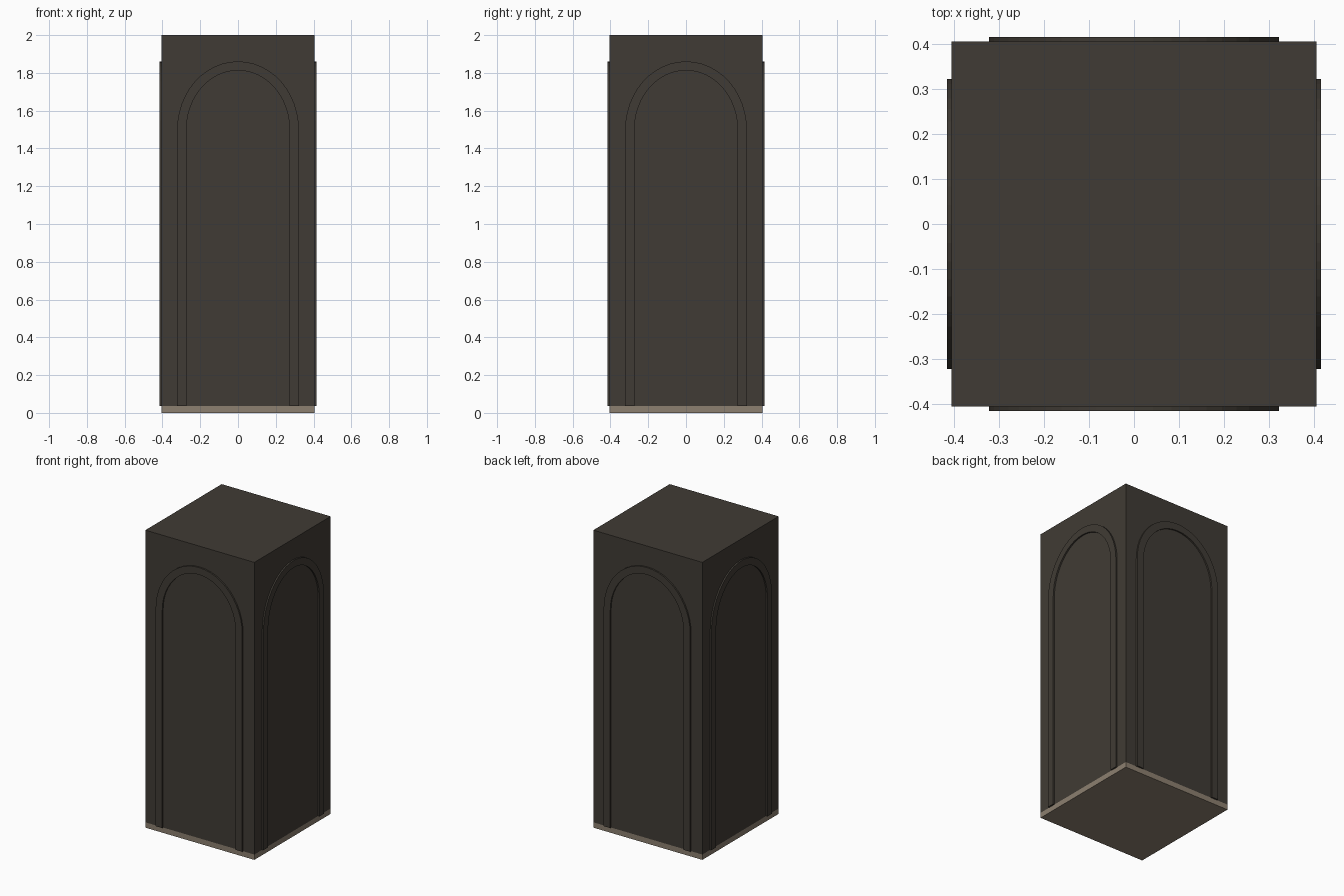
import bpy, bmesh, math
from mathutils import Matrix, Vector

if "Cube" in bpy.data.objects:
    bpy.data.objects.remove(bpy.data.objects["Cube"])

HALF, FRONT, HEIGHT, BAND = 0.405, 0.415, 2.0, 0.036
SPRING, SEGMENTS = 1.5, 24


def material(name, colour):
    m = bpy.data.materials.new(name)
    m.diffuse_color = (*colour, 1)
    m.use_nodes = True
    m.node_tree.nodes["Principled BSDF"].inputs["Base Color"].default_value = m.diffuse_color
    return m


dark = material("dark_brown_grey", (0.051, 0.044, 0.035))
tan = material("warm_tan", (0.265, 0.215, 0.160))


def finish(name, bm, mats):
    bmesh.ops.recalc_face_normals(bm, faces=bm.faces)
    me = bpy.data.meshes.new(name)
    bm.to_mesh(me)
    bm.free()
    for m in mats:
        me.materials.append(m)
    ob = bpy.data.objects.new(name, me)
    bpy.context.collection.objects.link(ob)
    return ob


# Square pillar, with a flush tan foot (band and underside)
bm = bmesh.new()
bmesh.ops.create_cube(bm, size=1, matrix=Matrix.Translation((0, 0, HEIGHT / 2))
                      @ Matrix.Diagonal((2 * HALF, 2 * HALF, HEIGHT, 1)))
bmesh.ops.bisect_plane(bm, geom=bm.verts[:] + bm.edges[:] + bm.faces[:],
                       plane_co=(0, 0, BAND), plane_no=(0, 0, 1))
for f in bm.faces:
    if f.calc_center_median().z < BAND:
        f.material_index = 1
finish("pillar", bm, [dark, tan])


def arch_outline(half_width, top):
    """Foot, round head and opposite foot of an arch, in the front plane."""
    pts = [Vector((half_width, -FRONT, BAND))]
    for i in range(SEGMENTS + 1):
        a = math.pi * i / SEGMENTS
        pts.append(Vector((half_width * math.cos(a), -FRONT,
                           SPRING + (top - SPRING) * math.sin(a))))
    pts.append(Vector((-half_width, -FRONT, BAND)))
    return pts


# Raised arch moulding on each of the four sides
for side, name in enumerate(("front", "right", "back", "left")):
    bm = bmesh.new()
    outer = [bm.verts.new(p) for p in arch_outline(0.322, 1.861)]
    inner = [bm.verts.new(p) for p in arch_outline(0.273, 1.813)]
    for i in range(len(outer) - 1):
        bm.faces.new((outer[i], outer[i + 1], inner[i + 1], inner[i]))
    ext = bmesh.ops.extrude_face_region(bm, geom=bm.faces[:], use_keep_orig=True)
    bmesh.ops.translate(bm, vec=(0, FRONT - HALF + 0.004, 0),
                        verts=[g for g in ext["geom"] if isinstance(g, bmesh.types.BMVert)])
    bmesh.ops.rotate(bm, verts=bm.verts, cent=(0, 0, 0),
                     matrix=Matrix.Rotation(side * math.pi / 2, 3, 'Z'))
    finish(name + "_arch_moulding", bm, [dark])
